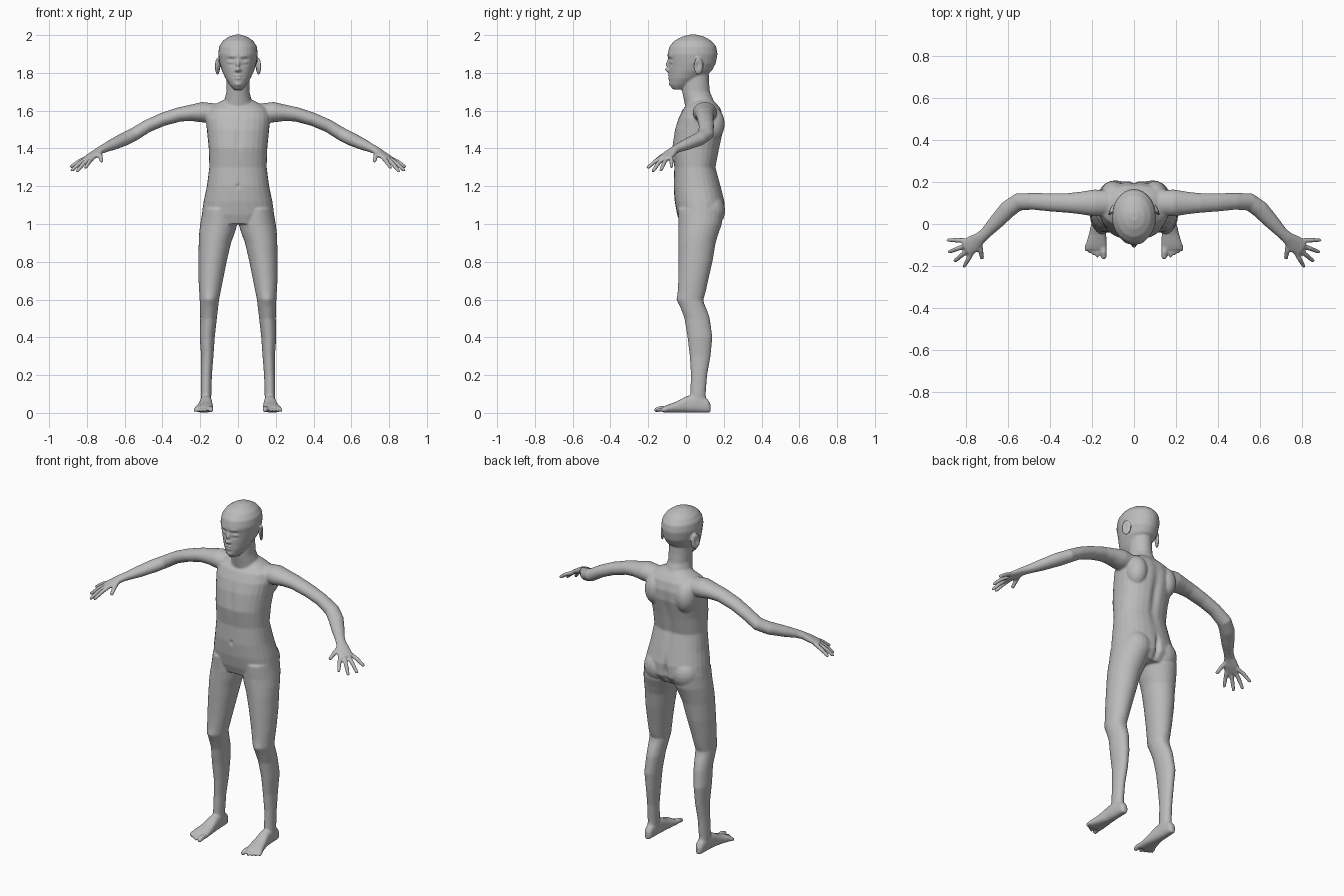
import bpy, bmesh, math
from mathutils import Vector, Matrix

default_cube = bpy.data.objects.get("Cube")
if default_cube:
    bpy.data.objects.remove(default_cube, do_unlink=True)

bm = bmesh.new()
SIDES = 28
UP, FORWARD = Vector((0, 0, 1)), Vector((0, -1, 0))


def skin(rings):
    """Join successive rings of points into a closed tube."""
    loops = [[bm.verts.new(p) for p in ring] for ring in rings]
    for a, b in zip(loops, loops[1:]):
        for i in range(SIDES):
            j = (i + 1) % SIDES
            bm.faces.new((a[i], a[j], b[j], b[i]))
    bm.faces.new(loops[0][::-1])
    bm.faces.new(loops[-1])


def oval(center, u, v, power=1.0):
    """Ring of points around center; a power below one squares it off."""
    points = []
    for i in range(SIDES):
        t = math.tau * i / SIDES
        c, s = math.cos(t), math.sin(t)
        points.append(center + u * math.copysign(abs(c) ** power, c)
                      + v * math.copysign(abs(s) ** power, s))
    return points


def stack(rows, side=1, power=1.0):
    """Level slices: height, inner x, outer x, front y, back y."""
    rings = []
    for z, x0, x1, y0, y1 in rows:
        center = Vector((side * (x0 + x1) / 2, (y0 + y1) / 2, z))
        rings.append(oval(center, Vector(((x1 - x0) / 2, 0, 0)),
                          Vector((0, (y1 - y0) / 2, 0)), power))
    skin(rings)


def tube(path, side=1):
    """Tube along a path of (x, y, z, width radius, thickness radius)."""
    pts = [Vector((side * p[0], p[1], p[2])) for p in path]
    rings = []
    for i, p in enumerate(path):
        t = (pts[min(i + 1, len(pts) - 1)] - pts[max(i - 1, 0)]).normalized()
        u = t.cross(UP).normalized()
        rings.append(oval(pts[i], u * p[3], u.cross(t) * p[4]))
    skin(rings)


def blob(center, radii, turn=0.0):
    matrix = (Matrix.Translation(center) @ Matrix.Rotation(turn, 4, 'Z')
              @ Matrix.Diagonal((*radii, 1)))
    bmesh.ops.create_uvsphere(bm, u_segments=20, v_segments=12, radius=1, matrix=matrix)


def digit(base, tip, radius, side):
    """Finger or toe with a slight knuckle arch and a rounded end."""
    a, b = Vector(base), Vector(tip)
    mid = a.lerp(b, 0.5) + UP * radius * 0.4
    end = a.lerp(b, 0.94)
    tube([(*a, radius, radius), (*mid, radius, radius),
          (*end, radius * 0.8, radius * 0.8), (*b, radius * 0.4, radius * 0.4)], side)


# Torso
torso = [(1.66, .07, .03, .14), (1.635, .12, .01, .165), (1.61, .16, -.015, .185),
         (1.56, .172, -.04, .2), (1.5, .165, -.06, .2), (1.4, .155, -.075, .178),
         (1.3, .152, -.062, .158), (1.2, .165, -.066, .185), (1.12, .182, -.06, .205),
         (1.05, .192, -.047, .205), (1.0, .16, -.03, .17)]
stack([(z, -w, w, f, b) for z, w, f, b in torso], power=.88)

# Neck and skull
neck = [(1.6, .1, .0, .17), (1.65, .073, -.01, .148), (1.7, .061, -.02, .127),
        (1.75, .061, -.02, .122), (1.82, .06, -.02, .12)]
skull = [(1.712, .022, -.07, -.01), (1.735, .043, -.086, .03), (1.77, .066, -.09, .08),
         (1.81, .085, -.091, .136), (1.85, .097, -.092, .158), (1.9, .105, -.098, .167),
         (1.94, .1, -.088, .16), (1.97, .08, -.062, .135), (1.99, .052, -.025, .1),
         (2.002, .018, .015, .06)]
for rows in (neck, skull):
    stack([(z, -w, w, f, b) for z, w, f, b in rows])

# Nose, lips and chin
tube([(0, -.085, 1.872, .009, .012), (0, -.098, 1.84, .01, .012),
      (0, -.107, 1.82, .013, .01), (0, -.09, 1.805, .012, .006)])
blob((0, -.089, 1.785), (.021, .009, .006))
blob((0, -.087, 1.772), (.018, .009, .007))
blob((0, -.079, 1.742), (.02, .012, .014))

leg = [(1.08, .012, .186, -.043, .198), (1.0, .003, .2, -.04, .19),
       (.95, .018, .206, -.04, .172), (.9, .037, .208, -.04, .157),
       (.8, .06, .21, -.04, .14), (.7, .08, .209, -.041, .117),
       (.6, .1, .203, -.045, .096), (.5, .112, .2, -.008, .126),
       (.4, .123, .203, .008, .14), (.3, .13, .195, .02, .13),
       (.2, .138, .196, .026, .112), (.1, .141, .197, .022, .104),
       (.04, .143, .195, .01, .11)]
arm = [(.1, .1, 1.585, .06, .05), (.19, .1, 1.592, .064, .054), (.25, .1, 1.588, .054, .043),
       (.31, .1, 1.58, .047, .038), (.4, .103, 1.553, .043, .035),
       (.48, .108, 1.518, .04, .034), (.55, .105, 1.475, .042, .035),
       (.6, .07, 1.45, .042, .035), (.66, .005, 1.422, .035, .03),
       (.705, -.043, 1.402, .027, .023), (.73, -.065, 1.39, .029, .02),
       (.765, -.095, 1.365, .042, .018), (.8, -.118, 1.345, .042, .014)]
# Foot slices from heel to ball: y, inner x, outer x, top
foot = [(.13, .155, .182, .045), (.115, .145, .192, .07), (.06, .14, .198, .1),
        (0, .136, .203, .085), (-.05, .132, .215, .058), (-.1, .13, .23, .04),
        (-.122, .135, .228, .03)]
finger_bases = [(.818, -.088), (.815, -.11), (.805, -.13), (.787, -.14)]
finger_tips = [(.89, -.076, 1.3), (.885, -.135, 1.28), (.855, -.178, 1.275), (.81, -.206, 1.295)]

for side in (1, -1):
    # Legs
    stack(leg, side)
    # Feet
    rings = []
    for y, x0, x1, top in foot:
        center = Vector((side * (x0 + x1) / 2, y, top / 2 + .002))
        rings.append(oval(center, Vector(((x1 - x0) / 2, 0, 0)), UP * top / 2, .8))
    skin(rings)
    # Toes, largest on the inside
    digit((.147, -.1, .019), (.143, -.167, .014), .015, side)
    for i in range(4):
        x = .171 + .018 * i
        digit((x, -.1, .018), (x + .004, -.16 + .011 * i, .011), .0095, side)
    # Arms, palms, fingers and thumb
    tube(arm, side)
    for (x, y), tip in zip(finger_bases, finger_tips):
        digit((x - .02, y + .01, 1.352), tip, .0115, side)
    digit((.735, -.085, 1.38), (.722, -.168, 1.33), .0125, side)
    # Ears
    blob((side * .109, .066, 1.835), (.009, .029, .047), side * .45)
    # Eyes and nostril wings
    blob((side * .036, -.073, 1.857), (.016, .012, .008))
    blob((side * .011, -.093, 1.813), (.008, .009, .007))
    # Heels of the seat and shoulder blades
    blob((side * .088, .125, 1.07), (.085, .083, .09))
    blob((side * .1, .14, 1.53), (.06, .065, .09))

bmesh.ops.recalc_face_normals(bm, faces=bm.faces)
mesh = bpy.data.meshes.new("body")
bm.to_mesh(mesh)
bm.free()
body = bpy.data.objects.new("body", mesh)
bpy.context.collection.objects.link(body)

# Fuse all parts into one smooth skin
remesh = body.modifiers.new("fuse", 'REMESH')
remesh.mode = 'VOXEL'
remesh.voxel_size = .0055
smooth = body.modifiers.new("soften", 'SMOOTH')
smooth.factor, smooth.iterations = .5, 5
graph = bpy.context.evaluated_depsgraph_get()
fused = bpy.data.meshes.new_from_object(body.evaluated_get(graph))
body.modifiers.clear()
body.data = fused
bpy.data.meshes.remove(mesh)
fused.name = "body"

# Surface shaping: place, reach, push along y (positive pushes backward)
shaping = [((.036, -.09, 1.872), (.02, .04, .009), .007),     # eye sockets
           ((.036, -.09, 1.843), (.018, .04, .007), .004),    # lower lids
           ((.035, -.09, 1.888), (.025, .04, .008), -.004),   # brows
           ((.0, -.09, 1.7785), (.02, .03, .003), .006),      # mouth line
           ((.0, -.065, 1.2), (.009, .03, .012), .008),       # navel
           ((.0, -.07, 1.45), (.016, .04, .09), .006),        # breastbone
           ((.0, .19, 1.4), (.022, .06, .16), -.012),         # spine
           ((.0, .2, 1.07), (.014, .07, .06), -.02),          # seat cleft
           ((.155, -.045, .6), (.03, .03, .03), -.005),       # kneecaps
           ((.155, .095, .58), (.03, .03, .04), -.006)]       # knee hollows
for vert in fused.vertices:
    x, y, z = abs(vert.co.x), vert.co.y, vert.co.z
    for (cx, cy, cz), (rx, ry, rz), push in shaping:
        d = ((x - cx) / rx) ** 2 + ((y - cy) / ry) ** 2 + ((z - cz) / rz) ** 2
        if d < 9:
            vert.co.y += push * math.exp(-d)
    # Hollow of each ear
    d = ((y - .062) / .013) ** 2 + ((z - 1.838) / .02) ** 2
    if x > .1 and z > 1.78 and d < 9:
        vert.co.x -= math.copysign(.008 * math.exp(-d), vert.co.x)

# Plain grey finish
grey = bpy.data.materials.new("plain grey")
grey.use_nodes = True
colour = (.5, .5, .5, 1)
grey.diffuse_color = colour
grey.node_tree.nodes["Principled BSDF"].inputs["Base Color"].default_value = colour
fused.materials.clear()
fused.materials.append(grey)

bpy.context.view_layer.objects.active = body
body.select_set(True)
bpy.ops.object.shade_smooth()
